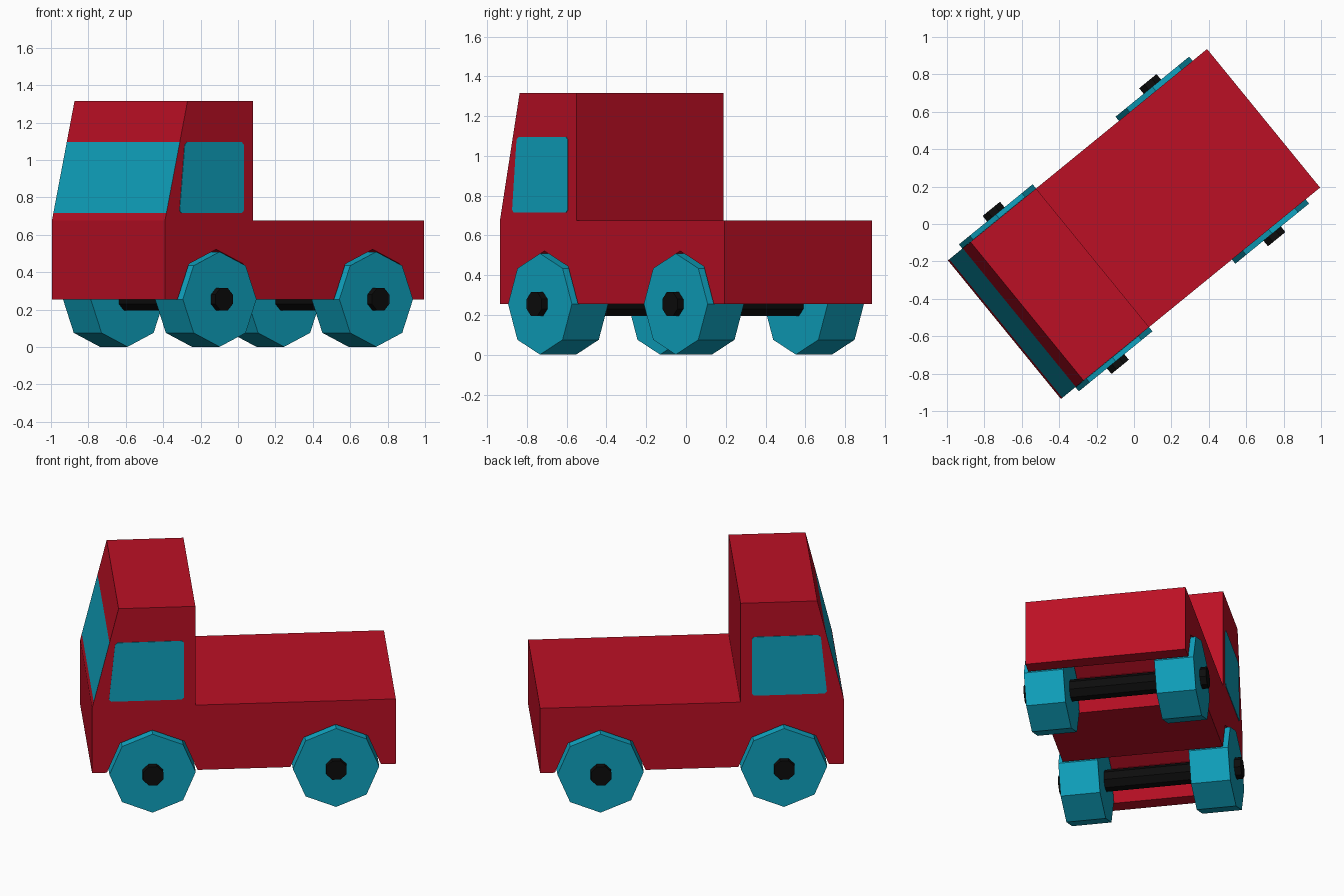
import bpy, bmesh, math
from mathutils import Matrix

if "Cube" in bpy.data.objects:
    bpy.data.objects.remove(bpy.data.objects["Cube"])

HEADING = Matrix.Rotation(math.radians(39.2), 4, 'Z')   # truck stands at an angle
AXLES = (-0.54, 0.54)
AXLE_Z, WHEEL_R, ARCH_R = 0.255, 0.254, 0.267
HALF_W = 0.478


def material(name, rgb):
    m = bpy.data.materials.new(name)
    m.diffuse_color = (*rgb, 1)
    m.use_nodes = True
    m.node_tree.nodes["Principled BSDF"].inputs["Base Color"].default_value = m.diffuse_color
    return m


RED = material("red paint", (0.50, 0.005, 0.018))
TEAL = material("teal", (0.005, 0.37, 0.53))
BLACK = material("black", (0.004, 0.004, 0.004))


def extrude(name, profile, y0, y1, mats, pick=lambda c, n: 0):
    """Extrude a side profile (x, z) from y0 to y1."""
    bm = bmesh.new()
    face = bm.faces.new([bm.verts.new((x, y0, z)) for x, z in profile])
    new = bmesh.ops.extrude_face_region(bm, geom=[face], use_keep_orig=True)["geom"]
    bmesh.ops.translate(bm, vec=(0, y1 - y0, 0),
                        verts=[g for g in new if isinstance(g, bmesh.types.BMVert)])
    bmesh.ops.recalc_face_normals(bm, faces=bm.faces)
    for f in bm.faces:
        f.material_index = pick(f.calc_center_median(), f.normal)
    bmesh.ops.transform(bm, matrix=HEADING, verts=bm.verts)
    me = bpy.data.meshes.new(name)
    bm.to_mesh(me)
    bm.free()
    for m in mats:
        me.materials.append(m)
    ob = bpy.data.objects.new(name, me)
    bpy.context.collection.objects.link(ob)
    return ob


def octagon(cx, cz, r, start=0.0, count=8):
    return [(cx + r * math.cos(start + i * math.pi / 4),
             cz + r * math.sin(start + i * math.pi / 4)) for i in range(count)]


def front_x(z):
    """Slanted cab front above the bonnet line."""
    return -0.894 + 0.156 * (z - 0.675) / 0.64


# Body: cab and bed in one profile, with wheel arches cut through the bottom
WIN_LO, WIN_HI = 0.715, 1.095
profile = [(-0.894, 0.255), (-0.894, 0.675), (front_x(WIN_LO), WIN_LO),
           (front_x(WIN_HI), WIN_HI), (-0.738, 1.315), (-0.286, 1.315),
           (-0.286, 0.675), (0.894, 0.675), (0.894, 0.255)]
for ax in reversed(AXLES):
    profile += octagon(ax, AXLE_Z, ARCH_R, count=5)


# The windshield is the slanted front face between the two window heights
def windshield(c, n):
    return 1 if n.x < -0.5 and c.x < -0.6 and WIN_LO < c.z < WIN_HI else 0


extrude("truck_body", profile, -HALF_W, HALF_W, [RED, TEAL], windshield)

# Side window outline with slightly clipped corners
c = 0.014
side_window = [(-0.795 + c, WIN_LO), (-0.352 - c, WIN_LO), (-0.352, WIN_LO + c),
               (-0.352, WIN_HI - c), (-0.352 - c, WIN_HI), (-0.757 + c, WIN_HI),
               (-0.759, WIN_HI - c), (-0.794, WIN_LO + c)]

for side, s in (("right", -1), ("left", 1)):
    extrude(f"{side}_window", side_window, s * (HALF_W - 0.002), s * (HALF_W + 0.003), [TEAL])
    # Octagonal wheels
    for end, ax in zip(("front", "rear"), AXLES):
        extrude(f"{end}_{side}_wheel", octagon(ax, AXLE_Z, WHEEL_R),
                s * 0.272, s * 0.507, [TEAL])

# Axles run through the wheels and show as hubs
for end, ax in zip(("front", "rear"), AXLES):
    extrude(f"{end}_axle", octagon(ax, AXLE_Z, 0.065, math.pi / 8), -0.545, 0.545, [BLACK])
